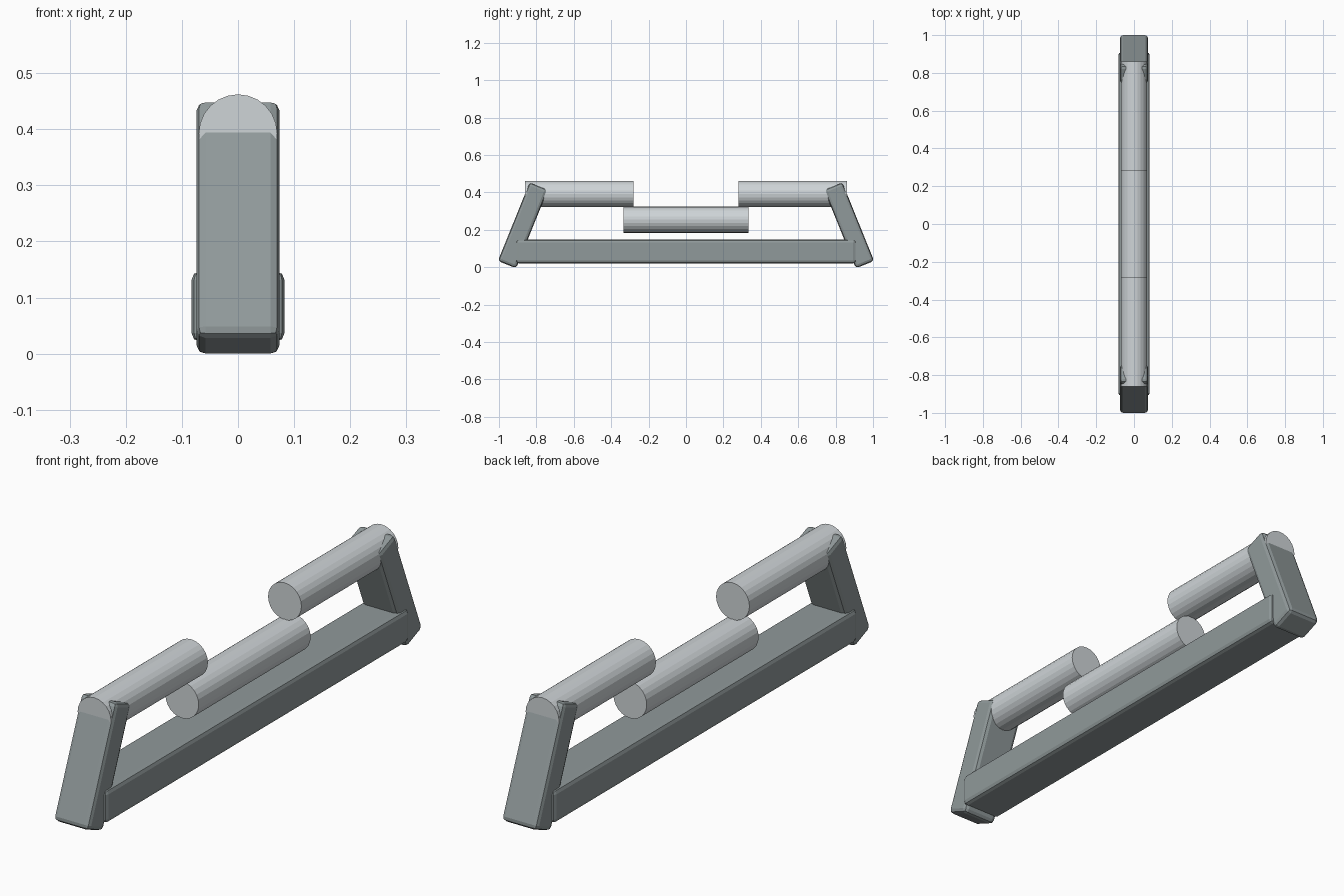
import bpy
from math import radians

if "Cube" in bpy.data.objects:
    bpy.data.objects.remove(bpy.data.objects["Cube"])


def paint(name, colour):
    mat = bpy.data.materials.new(name)
    mat.diffuse_color = (*colour, 1)
    mat.use_nodes = True
    mat.node_tree.nodes["Principled BSDF"].inputs["Base Color"].default_value = mat.diffuse_color
    return mat


frame_mat = paint("dark_frame", (0.28, 0.32, 0.325))
bar_mat = paint("light_metal", (0.62, 0.66, 0.68))


def rounded_box(name, size, loc, tilt=0.0):
    bpy.ops.mesh.primitive_cube_add(size=1, location=loc)
    ob = bpy.context.object
    ob.name = name
    ob.scale = size
    bpy.ops.object.transform_apply(location=False, rotation=False, scale=True)
    ob.rotation_euler.x = tilt
    ob.data.materials.append(frame_mat)
    mod = ob.modifiers.new("rounded_edges", 'BEVEL')
    mod.width = 0.016
    mod.segments = 2


def roller(name, y0, y1, z, r=0.07):
    bpy.ops.mesh.primitive_cylinder_add(
        vertices=24, radius=r, depth=y1 - y0,
        location=(0, (y0 + y1) / 2, z), rotation=(radians(90), 0, 0))
    ob = bpy.context.object
    ob.name = name
    ob.data.materials.append(bar_mat)


# Long base beam
rounded_box("base_beam", (0.166, 1.82, 0.126), (0, 0, 0.084))

# Low middle bar
roller("middle_bar", -0.335, 0.335, 0.254)

# Leaning end posts, each carrying a raised bar
for side, label in ((-1, "front"), (1, "back")):
    rounded_box(label + "_post", (0.148, 0.105, 0.453),
                (0, side * 0.872, 0.224), side * radians(22))
    y0, y1 = sorted((side * 0.28, side * 0.86))
    roller(label + "_upper_bar", y0, y1, 0.392)
